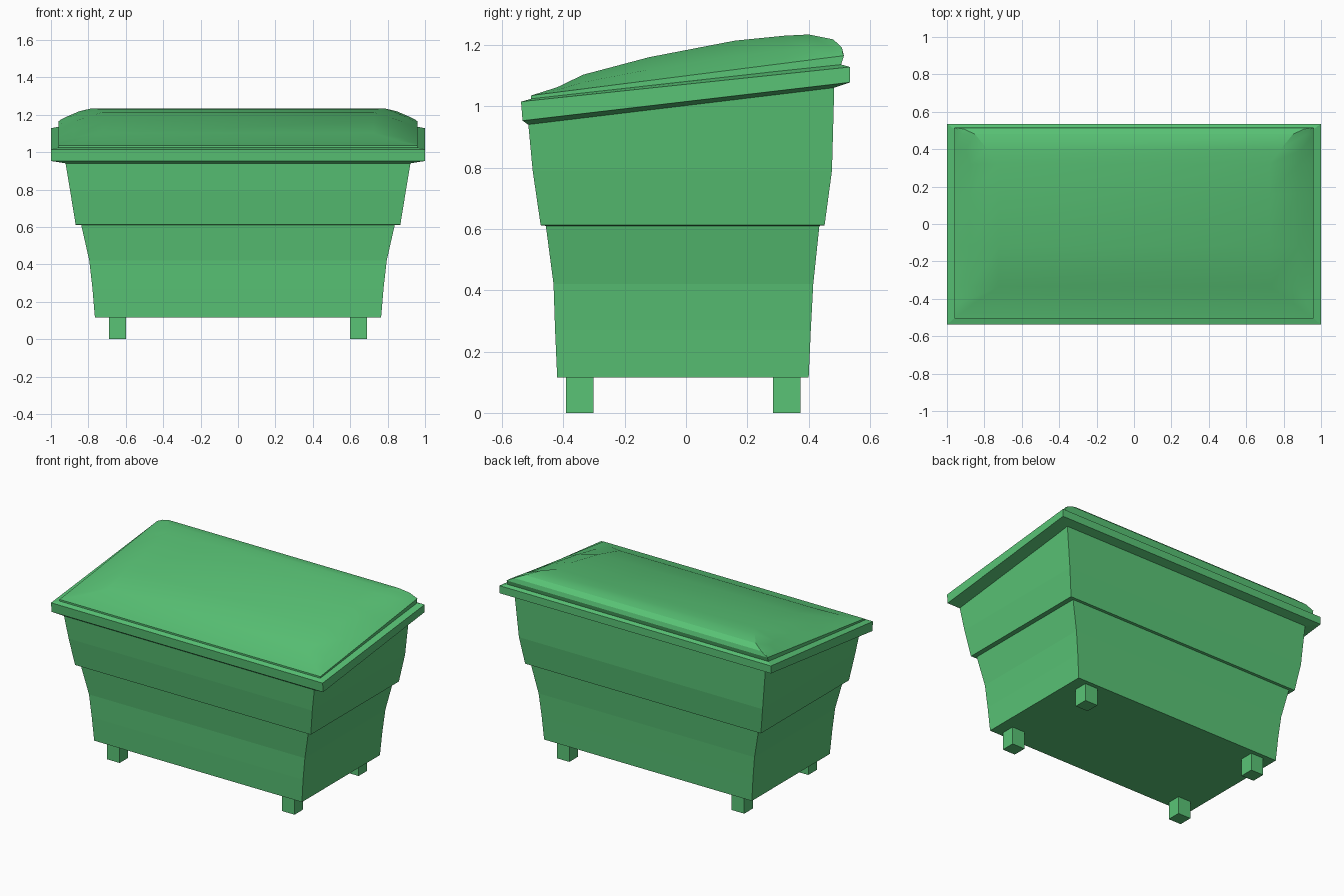
import bpy, bmesh

if "Cube" in bpy.data.objects:
    bpy.data.objects.remove(bpy.data.objects["Cube"])

green = bpy.data.materials.new("green_plastic")
green.diffuse_color = (0.10, 0.55, 0.18, 1)
green.use_nodes = True
green.node_tree.nodes["Principled BSDF"].inputs["Base Color"].default_value = green.diffuse_color


def finish(name, bm, smooth=None):
    bmesh.ops.recalc_face_normals(bm, faces=bm.faces[:])
    me = bpy.data.meshes.new(name)
    bm.to_mesh(me)
    bm.free()
    me.materials.append(green)
    ob = bpy.data.objects.new(name, me)
    bpy.context.collection.objects.link(ob)
    if smooth:
        bpy.context.view_layer.objects.active = ob
        ob.select_set(True)
        bpy.ops.object.shade_smooth_by_angle(angle=smooth)
        ob.select_set(False)
    return ob


def loft(name, rings):
    """Stack rectangular rings: (half width, front y, back y, front z, back z)."""
    bm = bmesh.new()
    prev = None
    for hx, y0, y1, z0, z1 in rings:
        ring = [bm.verts.new(c) for c in
                ((-hx, y0, z0), (hx, y0, z0), (hx, y1, z1), (-hx, y1, z1))]
        if prev:
            for i in range(4):
                j = (i + 1) % 4
                bm.faces.new((prev[i], prev[j], ring[j], ring[i]))
        else:
            bm.faces.new(ring[::-1])
        prev = ring
    bm.faces.new(prev)
    return finish(name, bm)


# Tapered body with a step halfway up and a sloping top
loft("bin_body", [
    (0.765, -0.42, 0.40, 0.115, 0.115),
    (0.778, -0.427, 0.407, 0.27, 0.27),
    (0.795, -0.432, 0.415, 0.42, 0.42),
    (0.838, -0.457, 0.435, 0.61, 0.61),
    (0.868, -0.474, 0.452, 0.612, 0.612),
    (0.897, -0.50, 0.476, 0.79, 0.79),
    (0.925, -0.516, 0.484, 0.96, 1.08),
])

# Sloping rim
loft("rim", [
    (0.92, -0.515, 0.482, 0.94, 1.06),
    (1.0, -0.533, 0.535, 0.953, 1.078),
    (1.0, -0.538, 0.535, 1.015, 1.128),
    (0.95, -0.495, 0.50, 1.027, 1.138),
])

# Domed lid: rows of (y, crest z, half width of the crest)
rows = [(-0.505, 1.035, 0.96), (-0.42, 1.062, 0.85), (-0.335, 1.103, 0.725),
        (-0.12, 1.16, 0.725), (0.16, 1.214, 0.725), (0.32, 1.23, 0.725),
        (0.40, 1.234, 0.785), (0.48, 1.218, 0.85), (0.508, 1.192, 0.91),
        (0.515, 1.165, 0.96)]
bm = bmesh.new()
grid = []
for y, z, hx in rows:
    edge = 1.035 + (y + 0.505) / 1.02 * 0.13
    mid = hx + (0.96 - hx) * 0.65
    half = [(0.96, edge), (mid, edge + (z - edge) * 0.47), (hx, z)]
    pts = [(-x, h) for x, h in half] + half[::-1]
    grid.append([bm.verts.new((x, y, h)) for x, h in pts])
for a, b in zip(grid, grid[1:]):
    for i in range(5):
        bm.faces.new((a[i], a[i + 1], b[i + 1], b[i]))
bmesh.ops.remove_doubles(bm, verts=bm.verts[:], dist=0.0005)
bmesh.ops.dissolve_degenerate(bm, edges=bm.edges[:], dist=0.0005)
# Lid skirt and underside
border = [e for e in bm.edges if e.is_boundary]
res = bmesh.ops.extrude_edge_only(bm, edges=border)["geom"]
for v in res:
    if isinstance(v, bmesh.types.BMVert):
        t = (v.co.y + 0.505) / 1.02
        v.co.z -= 0.013 + 0.019 * t
        v.co.y -= 0.01 * t
bmesh.ops.holes_fill(bm, edges=[e for e in bm.edges if e.is_boundary], sides=0)
finish("lid", bm, smooth=0.45)

# Four square feet
for side, sx in (("left", -1), ("right", 1)):
    for end, y in (("front", -0.346), ("back", 0.328)):
        foot = loft(f"{end}_{side}_foot",
                    [(0.046, y - 0.045, y + 0.045, z, z) for z in (0, 0.12)])
        foot.location.x = sx * 0.644
